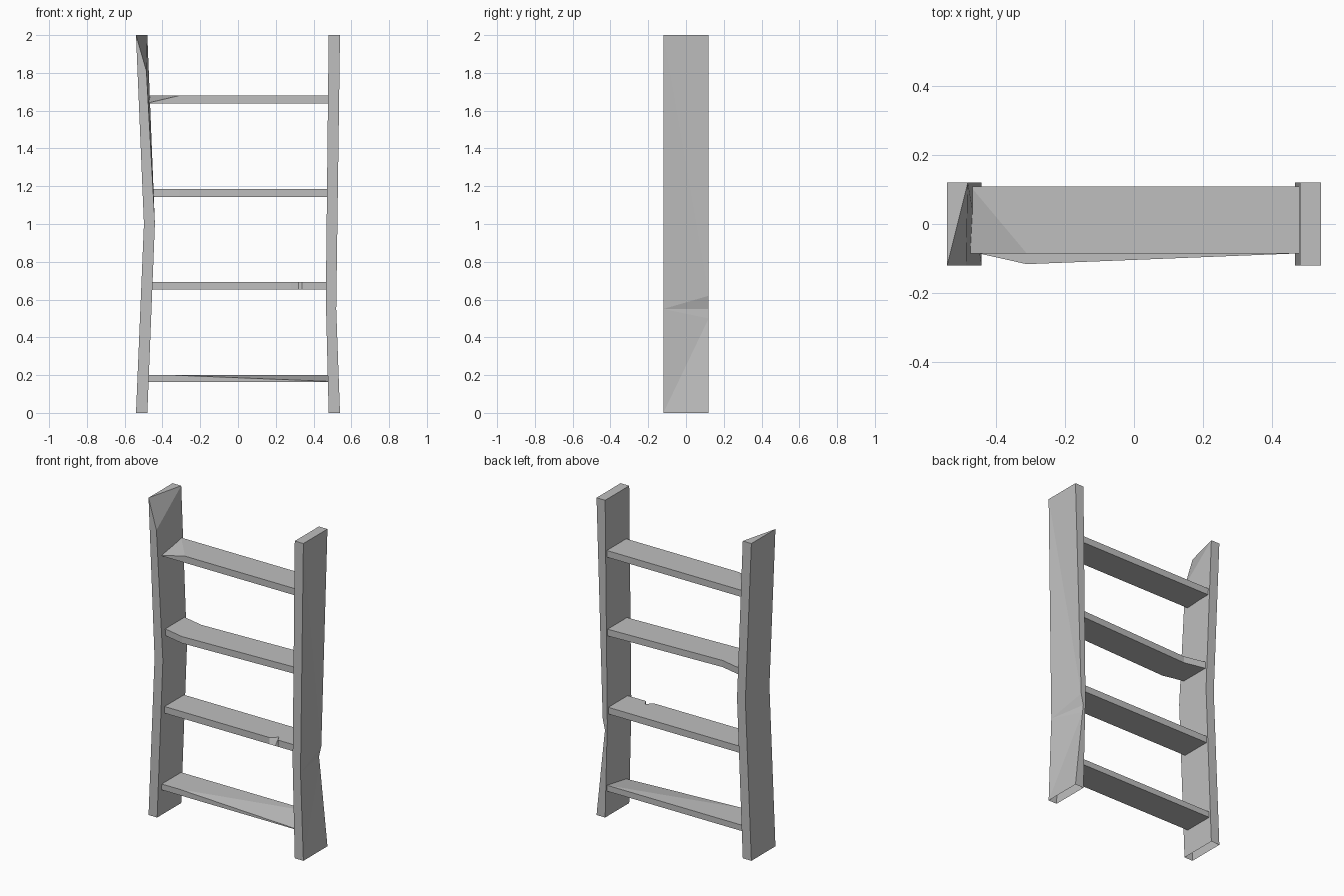
import bpy
import bmesh

cube = bpy.data.objects.get("Cube")
if cube:
    bpy.data.objects.remove(cube, do_unlink=True)

GREY = (0.52, 0.52, 0.52, 1.0)
mat = bpy.data.materials.new("worn_grey")
mat.use_nodes = True
mat.diffuse_color = GREY
mat.node_tree.nodes["Principled BSDF"].inputs["Base Color"].default_value = GREY


def loft(name, sections, splits=(), cap_start=True):
    """Skin four-corner sections; splits are (section, corner) pairs to join."""
    bm = bmesh.new()
    rings = [[bm.verts.new(p) for p in s] for s in sections]
    for a, b in zip(rings, rings[1:]):
        for i in range(4):
            j = (i + 1) % 4
            bm.faces.new((a[i], a[j], b[j], b[i]))
    bm.faces.new(rings[-1])
    if cap_start:
        bm.faces.new(rings[0][::-1])
    bmesh.ops.recalc_face_normals(bm, faces=bm.faces)
    for (s0, c0), (s1, c1) in splits:
        a, b = rings[s0][c0], rings[s1][c1]
        face = next(f for f in a.link_faces if b in f.verts)
        bmesh.utils.face_split(face, a, b)
    bmesh.ops.remove_doubles(bm, verts=bm.verts, dist=0.0005)
    mesh = bpy.data.meshes.new(name)
    bm.to_mesh(mesh)
    bm.free()
    mesh.materials.append(mat)
    ob = bpy.data.objects.new(name, mesh)
    bpy.context.collection.objects.link(ob)
    return ob


# Rail corners: outer front, inner front, inner back, outer back
D = 0.12
OF, IF, IB, OB = range(4)


def rail_section(z, outer, inner):
    return [[outer, -D, z], [inner, -D, z], [inner, D, z], [outer, D, z]]


# Right rail: bowed inward, with a broken inner corner at the top
right = [rail_section(0, -0.54, -0.48),
         rail_section(1, -0.498, -0.44),
         rail_section(2, -0.54, -0.48)]
right[2][IF] = [-0.485, -D, 1.81]
loft("right_rail", right, [((2, OF), (2, IB))], cap_start=False)

# Left rail: the outer back edge is dented at three heights
left = [rail_section(0, 0.54, 0.48)]
for z, x in ((0.5, 0.487), (0.55, 0.481), (0.62, 0.497)):
    sec = rail_section(0.6, 0.52, 0.465)
    sec[OF][2] = 0.55
    sec[OB] = [x, D, z]
    left.append(sec)
left.append(rail_section(2, 0.54, 0.48))
loft("left_rail", left, [((0, OF), (1, OB)), ((3, OB), (4, OF))], cap_start=False)

# Rung corners: bottom front, bottom back, top back, top front
BF, BB, TB, TF = range(4)
FRONT, BACK = -0.085, 0.108


def rung_sections(z0, z1, xs):
    return [[[x, FRONT, z0], [x, BACK, z0], [x, BACK, z1], [x, FRONT, z1]] for x in xs]


# Bottom rung: top worn down toward the left front corner
rung = rung_sections(0.163, 0.2, (-0.475, -0.35, 0.478))
rung[2][TF][2] = 0.167
loft("rung_bottom", rung, [((1, TF), (2, TB))])

# Second rung: small chip in the front top edge
rung = rung_sections(0.652, 0.694, (-0.455, 0.28, 0.32, 0.338, 0.468))
rung[2][TF][1] = -0.05
loft("rung_second", rung)

# Third rung: kinked forward near the right rail
rung = rung_sections(1.143, 1.185, (-0.449, -0.31, 0.473))
for p in rung[1]:
    p[1] -= 0.031
loft("rung_third", rung)

# Top rung: broken front corner beside the right rail
rung = rung_sections(1.638, 1.68, (-0.472, -0.31, 0.478))
rung[0][TF][2] = 1.642
loft("rung_top", rung, [((0, TB), (1, TF))])
